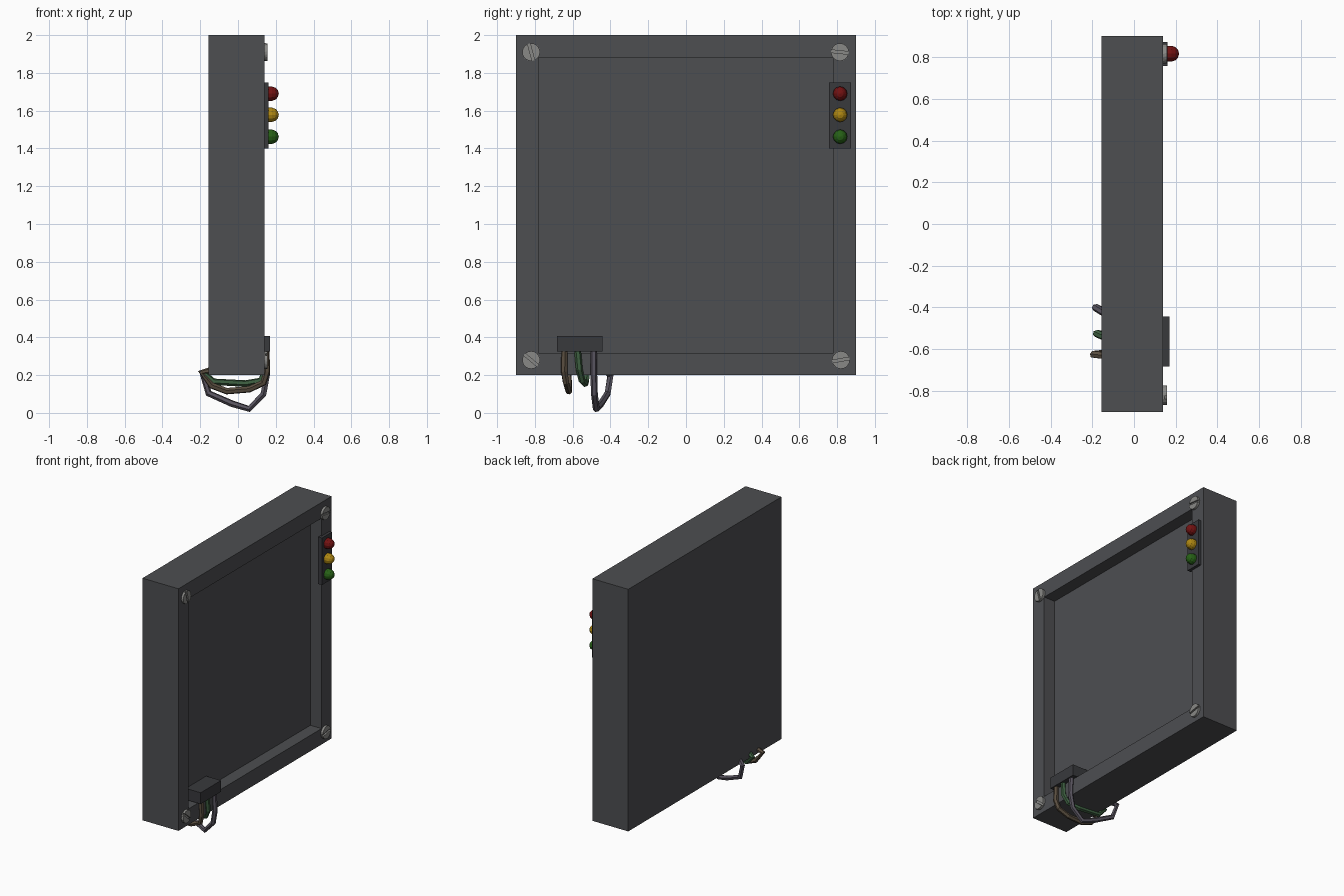
import bpy, bmesh
from math import sin, cos, pi, radians, asin

if "Cube" in bpy.data.objects:
    bpy.data.objects.remove(bpy.data.objects["Cube"])

FRONT = 0.14  # x of the panel face


def material(name, r, g, b):
    m = bpy.data.materials.new(name)
    m.diffuse_color = (r, g, b, 1)
    m.use_nodes = True
    m.node_tree.nodes["Principled BSDF"].inputs["Base Color"].default_value = m.diffuse_color
    return m


DARK = material("dark_grey", 0.075, 0.077, 0.083)
BLACK = material("charcoal", 0.04, 0.041, 0.046)
STEEL = material("steel", 0.25, 0.25, 0.24)


def finish(bm, name, mat):
    bmesh.ops.recalc_face_normals(bm, faces=bm.faces)
    me = bpy.data.meshes.new(name)
    bm.to_mesh(me)
    bm.free()
    me.materials.append(mat)
    ob = bpy.data.objects.new(name, me)
    bpy.context.collection.objects.link(ob)
    return ob


def prism(bm, pts, x0, x1):
    """Extrude a (y, z) outline along x; returns the front face."""
    a = [bm.verts.new((x0, y, z)) for y, z in pts]
    b = [bm.verts.new((x1, y, z)) for y, z in pts]
    n = len(pts)
    for i in range(n):
        j = (i + 1) % n
        bm.faces.new((a[i], a[j], b[j], b[i]))
    bm.faces.new(a[::-1])
    return bm.faces.new(b)


def rect(y0, y1, z0, z1):
    return [(y0, z0), (y1, z0), (y1, z1), (y0, z1)]


# Panel with recessed front
bm = bmesh.new()
front = prism(bm, rect(-0.9, 0.9, 0.2, 2.0), -0.155, FRONT)
bm.normal_update()
bmesh.ops.inset_individual(bm, faces=[front], thickness=0.167)
recess = bmesh.ops.extrude_discrete_faces(bm, faces=[front])["faces"][0]
bmesh.ops.translate(bm, verts=recess.verts, vec=(-0.092, 0, 0))
finish(bm, "panel", DARK)


# Slotted corner screws: a base disc and two raised halves
def screw(name, y, z, angle, r=0.047, slot=0.007):
    bm = bmesh.new()
    prism(bm, [(y + r * cos(i * pi / 8), z + r * sin(i * pi / 8)) for i in range(16)],
          FRONT - 0.01, FRONT + 0.006)
    a0 = asin(slot / r)
    for half in (0, pi):
        angs = [a0 + (pi - 2 * a0) * i / 8 + half + radians(angle) for i in range(9)]
        prism(bm, [(y + r * cos(a), z + r * sin(a)) for a in angs], FRONT + 0.006, FRONT + 0.017)
    finish(bm, name, STEEL)


screw("screw_top_left", -0.82, 1.91, 105)
screw("screw_top_right", 0.815, 1.91, -6)
screw("screw_bottom_left", -0.82, 0.28, -40)
screw("screw_bottom_right", 0.82, 0.28, 10)

# Indicator plate and wire connector
bm = bmesh.new()
prism(bm, rect(0.757, 0.873, 1.40, 1.75), FRONT - 0.01, 0.161)
finish(bm, "light_plate", BLACK)
bm = bmesh.new()
prism(bm, rect(-0.682, -0.442, 0.324, 0.408), 0.048, 0.17)
finish(bm, "connector", BLACK)


# Domed indicator lights, lathed around x
def light(name, z, mat, y=0.816, sides=12):
    bm = bmesh.new()
    profile = [(0.158, 0.038), (0.18, 0.038), (0.199, 0.031), (0.211, 0.018)]
    rings = [[bm.verts.new((x, y + r * cos(2 * pi * i / sides), z + r * sin(2 * pi * i / sides)))
              for i in range(sides)] for x, r in profile]
    tip = bm.verts.new((0.216, y, z))
    bm.faces.new(rings[0])
    for i in range(sides):
        j = (i + 1) % sides
        for a, b in zip(rings, rings[1:]):
            bm.faces.new((a[i], a[j], b[j], b[i]))
        bm.faces.new((rings[-1][i], rings[-1][j], tip))
    finish(bm, name, mat)


light("red_light", 1.69, material("red", 0.17, 0.006, 0.006))
light("amber_light", 1.578, material("amber", 0.42, 0.24, 0.006))
light("green_light", 1.462, material("green", 0.02, 0.12, 0.008))


# Low-poly wires looping under the panel to its back
def wire(name, mat, pts, r=0.018):
    cu = bpy.data.curves.new(name, "CURVE")
    cu.dimensions = "3D"
    cu.bevel_depth = r
    cu.bevel_resolution = 1
    cu.use_fill_caps = True
    sp = cu.splines.new("POLY")
    sp.points.add(len(pts) - 1)
    for p, co in zip(sp.points, pts):
        p.co = (*co, 1)
    cu.materials.append(mat)
    ob = bpy.data.objects.new(name, cu)
    bpy.context.collection.objects.link(ob)
    for s in cu.splines:
        s.use_smooth = False


wire("brown_wire", material("brown", 0.10, 0.075, 0.05), [
    (0.148, -0.643, 0.34), (0.153, -0.645, 0.22), (0.135, -0.635, 0.16), (0.06, -0.625, 0.125),
    (-0.06, -0.62, 0.115), (-0.14, -0.62, 0.145), (-0.195, -0.625, 0.215), (-0.145, -0.63, 0.225)])
wire("green_wire", material("dull_green", 0.045, 0.11, 0.05), [
    (0.145, -0.575, 0.34), (0.15, -0.565, 0.23), (0.12, -0.55, 0.17), (0.04, -0.535, 0.155),
    (-0.13, -0.53, 0.165), (-0.18, -0.525, 0.215), (-0.145, -0.54, 0.228)])
wire("purple_wire", material("dull_purple", 0.095, 0.085, 0.11), [
    (0.145, -0.488, 0.34), (0.153, -0.488, 0.2), (0.135, -0.485, 0.1), (0.06, -0.475, 0.021),
    (-0.03, -0.45, 0.048), (-0.155, -0.415, 0.103), (-0.185, -0.4, 0.2), (-0.145, -0.425, 0.22)])
